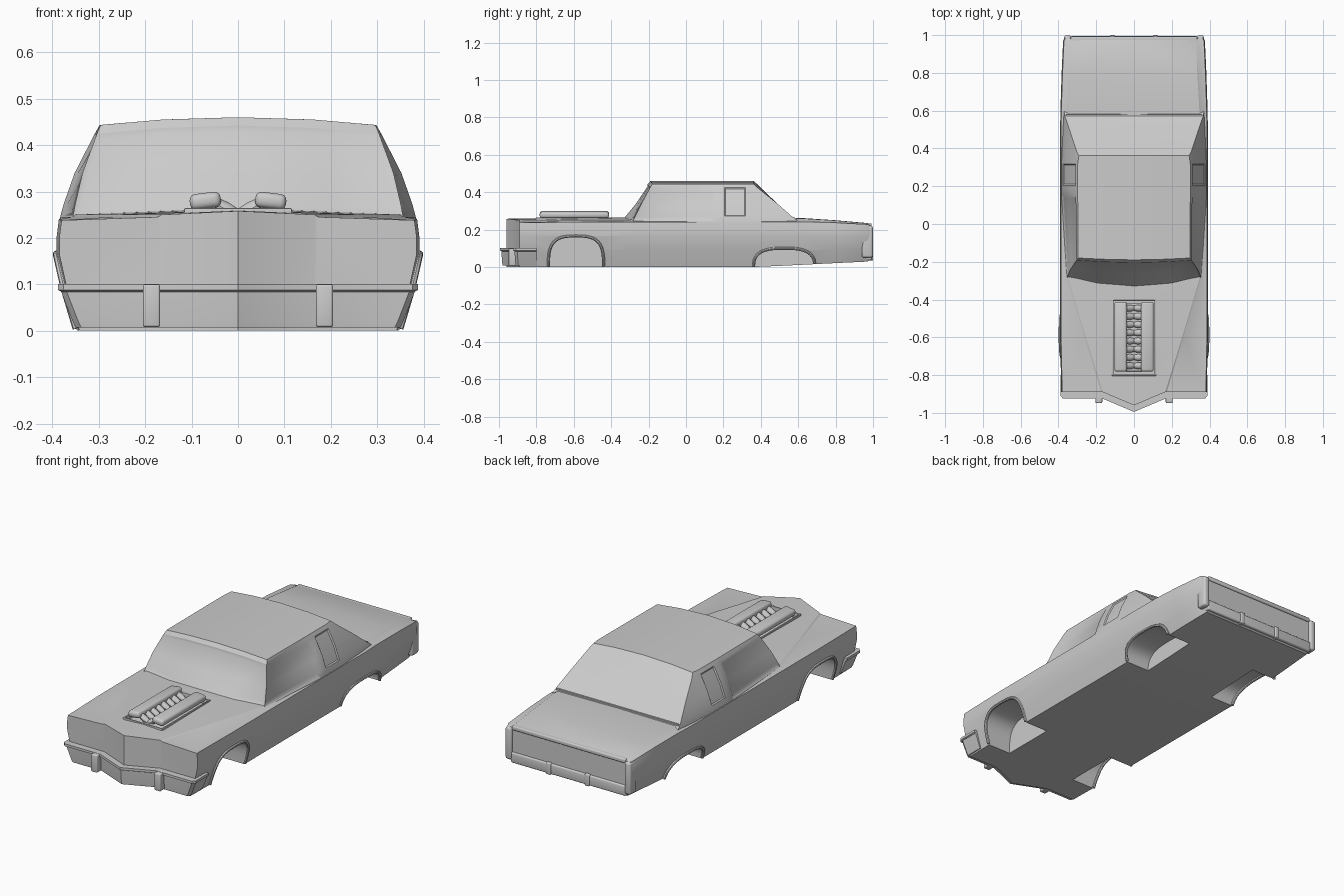
import bpy, bmesh, math
from mathutils import Vector

if "Cube" in bpy.data.objects:
    bpy.data.objects.remove(bpy.data.objects["Cube"])


def obj(name, verts, faces, mirror=False):
    me = bpy.data.meshes.new(name)
    me.from_pydata(verts, [], faces)
    bm = bmesh.new()
    bm.from_mesh(me)
    bmesh.ops.recalc_face_normals(bm, faces=bm.faces)
    bm.to_mesh(me)
    bm.free()
    o = bpy.data.objects.new(name, me)
    bpy.context.collection.objects.link(o)
    if mirror:
        o.modifiers.new("mirror", 'MIRROR')
    return o


def finish(o, angle=30):
    bpy.ops.object.select_all(action='DESELECT')
    o.select_set(True)
    bpy.context.view_layer.objects.active = o
    bpy.ops.object.convert(target='MESH')
    bpy.ops.object.shade_smooth_by_angle(angle=math.radians(angle))


def box(name, x, y, z, bevel=0.0, mirror=False, tilt=0, done=True):
    c = Vector(((x[0] + x[1]) / 2, (y[0] + y[1]) / 2, (z[0] + z[1]) / 2))
    v = [Vector((a, b, d)) - c for a in x for b in y for d in z]
    ct, st = math.cos(tilt), math.sin(tilt)
    v = [c + Vector((p.x * ct - p.z * st, p.y, p.x * st + p.z * ct)) for p in v]
    f = [(0, 1, 3, 2), (4, 6, 7, 5), (0, 4, 5, 1), (2, 3, 7, 6), (0, 2, 6, 4), (1, 5, 7, 3)]
    o = obj(name, v, f)
    if bevel:
        b = o.modifiers.new("bevel", 'BEVEL')
        b.width, b.segments = bevel, 3
    if mirror:
        o.modifiers.new("mirror", 'MIRROR')
    if done:
        finish(o)
    return o


# Lower body: half sections lofted along y, V-shaped nose, mirrored
# y, width scale, bottom z, crease x, edge z, crease z, centre z
stations = [(-.89, .985, 0, .165, .238, .25, .258), (-.6, 1, 0, .255, .24, .251, .261),
            (-.28, 1, 0, .35, .24, .25, .265), (.1, 1, 0, .35, .24, .25, .255),
            (.36, 1, 0, .35, .24, .25, .255), (.52, 1, .007, .35, .24, .254, .258),
            (.62, .995, .012, .345, .242, .26, .262), (.8, .98, .021, .335, .237, .249, .25),
            (.97, .96, .029, .33, .228, .234, .235), (.985, .94, .042, .33, .222, .228, .229)]
verts = []
for i, (y, k, zb, cx, ze, z1, zc) in enumerate(stations):
    for x, z in [(0, zb), (.165, zb), (.347 * k, zb), (.374 * k, .09), (.391 * k, .165), (.391 * k, .2),
                 (.386 * k, ze), (cx + .008, z1 - .005), (cx, z1), (0, zc)]:
        nose = .07 * max(0, 1 - x / .165) if i == 0 else 0
        verts.append((x, y - nose, z))
n, last = 10, len(stations) - 1
faces = [(i * n + j, i * n + j + 1, i * n + n + j + 1, i * n + n + j) for i in range(last) for j in range(n - 1)]
for b in (0, last * n):
    faces += [(b, b + 1, b + 8, b + 9), tuple(range(b + 1, b + 9))]
body = obj("lower_body", verts, faces, True)


# Wheel arch outlines
def arch(c, a, h, p, steps=24):
    pts = []
    for i in range(steps + 1):
        t = math.pi * i / steps
        u, w = math.cos(t), max(0, math.sin(t))
        pts.append((c + a * math.copysign(abs(u) ** (2 / p), u), h * w ** (2 / p)))
    return pts


def side_x(z):
    prof = [(0, .347), (.09, .374), (.165, .391), (.2, .391)]
    for (z0, x0), (z1, x1) in zip(prof, prof[1:]):
        if z <= z1:
            return x0 + (x1 - x0) * (z - z0) / (z1 - z0)
    return .391


# Wheel wells and engine opening are cut out of the body
cutters = []
arches = {"front": arch(-.588, .147, .165, 3.2), "rear": arch(.525, .163, .1, 2.8)}
for name, pts in arches.items():
    ring = [(pts[0][0], -.05)] + pts + [(pts[-1][0], -.05)]
    m = len(ring)
    v = [(x, y, z) for x in (.21, .5) for y, z in ring]
    f = [tuple(range(m)), tuple(range(m, 2 * m))] + [(i, (i + 1) % m, m + (i + 1) % m, m + i) for i in range(m)]
    cutters.append(obj(name + "_well_cutter", v, f, True))
cutters.append(box("engine_cutter", (-.112, .112), (-.8, -.4), (.232, .3), done=False))
for c in cutters:
    c.hide_render = True
    b = body.modifiers.new("cut", 'BOOLEAN')
    b.object, b.operation, b.solver = c, 'DIFFERENCE', 'EXACT'
finish(body)
for c in cutters:
    bpy.data.objects.remove(c)

# Raised lips around the wheel arches
for name, pts in arches.items():
    pts = [(y, max(z, .018 if name == "rear" and y > .6 else .005)) for y, z in pts]
    cu = bpy.data.curves.new(name + "_arch_lip", 'CURVE')
    cu.dimensions, cu.bevel_depth, cu.bevel_resolution, cu.use_fill_caps = '3D', .008, 2, True
    for s in (-1, 1):
        sp = cu.splines.new('POLY')
        sp.points.add(len(pts) - 1)
        for p, (y, z) in zip(sp.points, pts):
            p.co = (s * side_x(z), y, z, 1)
    o = bpy.data.objects.new(name + "_arch_lip", cu)
    bpy.context.collection.objects.link(o)
    finish(o)

# Cabin: stacked rings with inset windows
# z, windscreen centre y, corner y, front x, side x, rear x, rear y
rings = [(.22, -.37, -.30, .36, .386, .375, .64), (.245, -.35, -.285, .356, .383, .371, .6),
         (.272, -.33, -.272, .351, .376, .364, .565), (.34, -.274, -.238, .335, .352, .337, .487),
         (.428, -.205, -.192, .304, .309, .303, .382), (.446, -.19, -.18, .296, .298, .292, .362)]
verts = []
for i, (z, yc, yk, xf, xm, xr, yr) in enumerate(rings):
    half = [(0, yc), (xf * .55, yc + (yk - yc) * .35), (xf, yk), (xm, .15), (xm, .205), (xm, .318),
            (xr, yr), (xr * .55, yr), (0, yr)]
    for x, y in half + [(-x, y) for x, y in half[7:0:-1]]:
        h = .46 - .017 * (x / .3) ** 2
        verts.append((x, y, h if i == 5 else (h - .018 if i == 4 else z)))
n = 16
faces = [(i * n + j, i * n + (j + 1) % n, i * n + n + (j + 1) % n, i * n + n + j) for i in range(5) for j in range(n)]
t = 5 * n
faces += [(t, t + 1, t + 7, t + 8), tuple(range(t + 1, t + 8)), (t + 8, t + 9, t + 15, t), tuple(range(t + 9, t + 16))]
cabin = obj("cabin", verts, faces)
bm = bmesh.new()
bm.from_mesh(cabin.data)
bm.faces.ensure_lookup_table()
windows = [((0, 1, 14, 15), 1, .012, -.006), ((2,), 1, .012, -.006), ((13,), 1, .012, -.006),
           ((4,), 2, .006, -.005), ((11,), 2, .006, -.005)]
groups = [([bm.faces[i * n + j] for i in range(lo, 4) for j in segs], th, d) for segs, lo, th, d in windows]
for fs, th, d in groups:
    bmesh.ops.inset_region(bm, faces=fs, thickness=th, depth=d, use_even_offset=True)
bm.to_mesh(cabin.data)
bm.free()
finish(cabin)

# Rear window base trim
box("rear_window_trim", (-.36, .36), (.572, .58), (.255, .268))

# Front bumper: V-shaped wraparound
verts = []
levels = [(.101, 0, .388), (.088, 0, .388), (.084, .008, .381), (.022, .012, .357), (.007, .014, .35)]
for z, d, x in levels:
    verts += [(0, -.995 + d, z), (.165, -.925 + d, z), (x - .012, -.925 + d, z), (x, -.91 + d, z), (x, -.8, z), (0, -.8, z)]
faces = [(i * 6 + j, i * 6 + j + 1, i * 6 + j + 7, i * 6 + j + 6) for i in range(4) for j in range(5)]
faces += [tuple(range(6)), tuple(range(24, 30))]
finish(obj("front_bumper", verts, faces, True))
box("front_bumper_guard", (.168, .205), (-.948, -.88), (.008, .1), .005, True)

# Tail: lights, bumper, guards, deck lip and fender ridges
box("tail_light", (.333, .37), (.94, .999), (.05, .222), .012, True)
box("rear_bumper", (-.34, .34), (.95, .994), (.036, .092), .008)
box("rear_bumper_guard", (.1, .128), (.95, 1), (.034, .096), .005, True)
box("deck_lip", (-.335, .335), (.955, .993), (.21, .233), .006)

# Engine: valve covers, intake runners and the opening rim
box("valve_cover", (.037, .104), (-.782, -.412), (.263, .297), .013, True, -.12)
box("engine_block", (-.1, .1), (-.78, -.42), (.225, .25), .004)
box("opening_rim_side", (.108, .116), (-.804, -.396), (.24, .264), .002, True)
for y in (-.8, -.4):
    box("opening_rim_end", (-.112, .112), (y - .004, y + .004), (.24, .264), .002)
for i in range(8):
    y = -.75 + i * .0435
    verts, m = [], 12
    for x, z, r in [(0, .25, .013), (.02, .258, .018), (.05, .275, .015)]:
        verts += [(x, y + r * math.cos(2 * math.pi * j / m), z + r * math.sin(2 * math.pi * j / m)) for j in range(m)]
    faces = [(k * m + j, k * m + (j + 1) % m, k * m + m + (j + 1) % m, k * m + m + j) for k in range(2) for j in range(m)]
    finish(obj("intake_runner", verts, faces, True))
